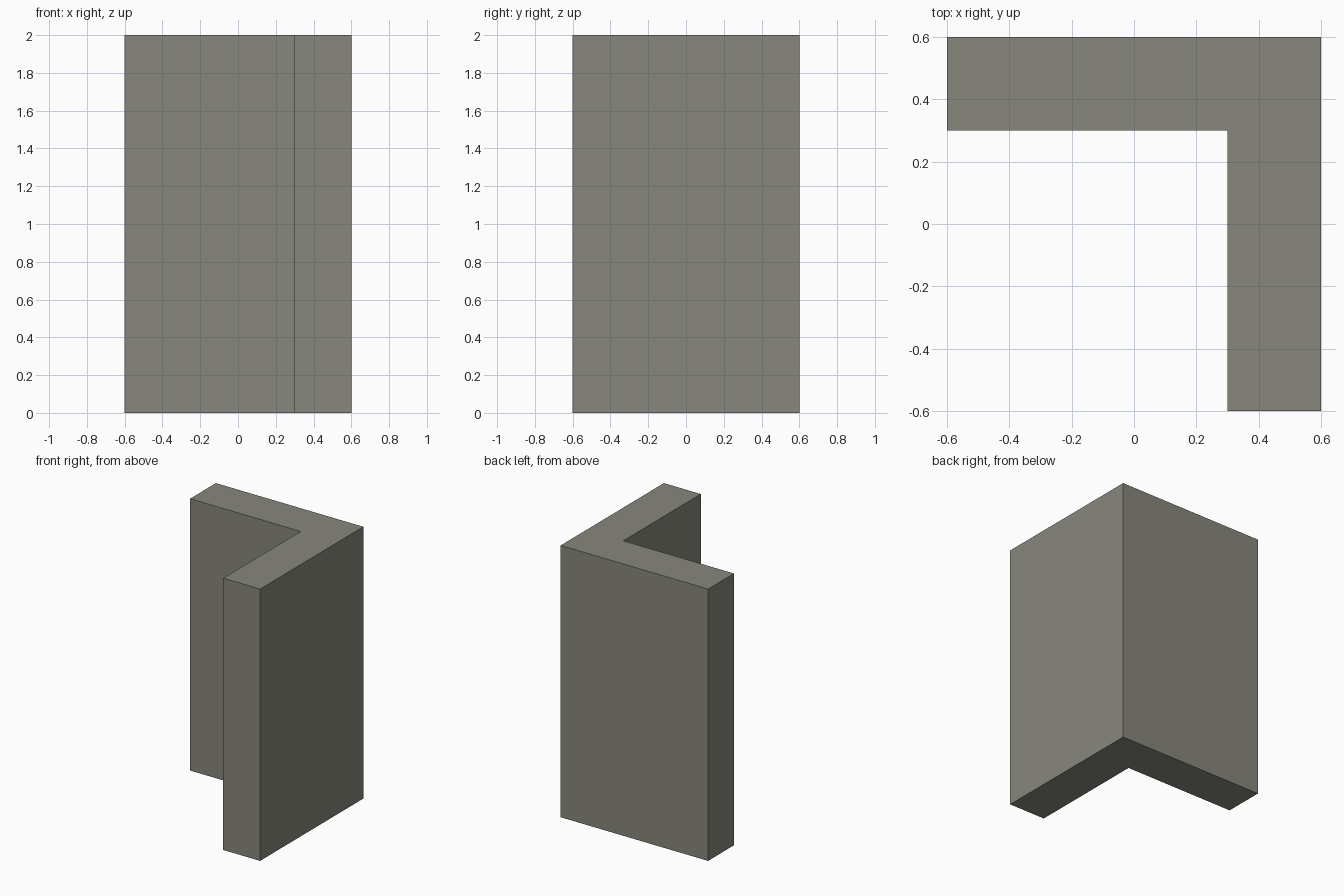
import bpy
import bmesh

if "Cube" in bpy.data.objects:
    bpy.data.objects.remove(bpy.data.objects["Cube"])

HALF, INNER, HEIGHT = 0.6, 0.3, 2.0

# L-shaped footprint, counter-clockwise from above
profile = [(-HALF, HALF), (-HALF, INNER), (INNER, INNER),
           (INNER, -HALF), (HALF, -HALF), (HALF, HALF)]

# Extrude the footprint upward into a corner wall
bm = bmesh.new()
base = bm.faces.new([bm.verts.new((x, y, 0)) for x, y in profile])
extruded = bmesh.ops.extrude_face_region(bm, geom=[base], use_keep_orig=True)
top = [v for v in extruded["geom"] if isinstance(v, bmesh.types.BMVert)]
bmesh.ops.translate(bm, verts=top, vec=(0, 0, HEIGHT))
bmesh.ops.recalc_face_normals(bm, faces=bm.faces)

mesh = bpy.data.meshes.new("corner_wall")
bm.to_mesh(mesh)
bm.free()

# Dark olive-grey stone
stone = bpy.data.materials.new("dark_stone")
stone.diffuse_color = (0.245, 0.245, 0.205, 1)
stone.use_nodes = True
stone.node_tree.nodes["Principled BSDF"].inputs["Base Color"].default_value = stone.diffuse_color
mesh.materials.append(stone)
bpy.context.collection.objects.link(bpy.data.objects.new("corner_wall", mesh))
